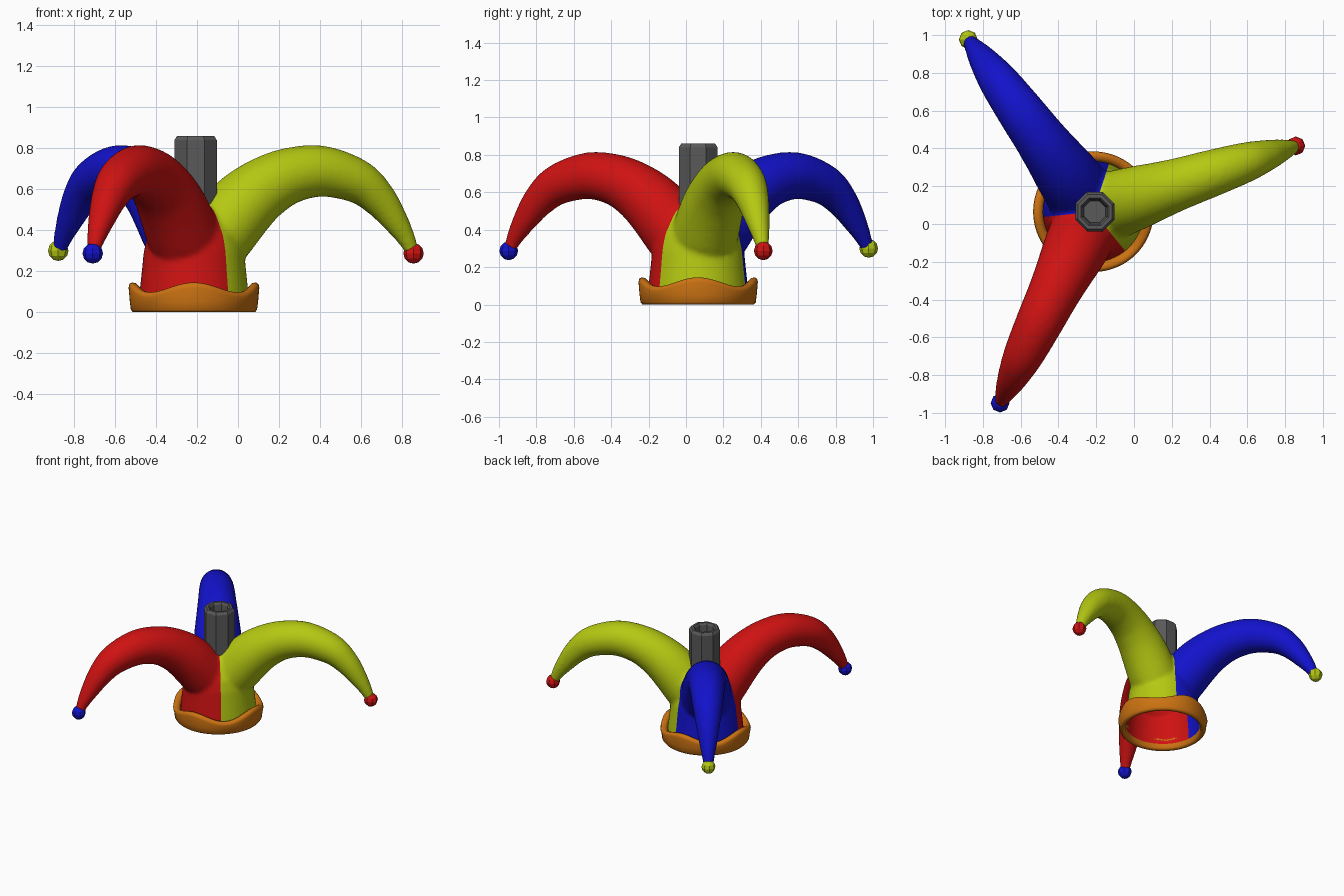
import bpy, bmesh, math
from mathutils import Vector, Matrix

if "Cube" in bpy.data.objects:
    bpy.data.objects.remove(bpy.data.objects["Cube"])

CX, CY = -0.215, 0.065          # axis of the hat


def material(name, rgb):
    m = bpy.data.materials.new(name)
    m.diffuse_color = (*rgb, 1)
    m.use_nodes = True
    m.node_tree.nodes["Principled BSDF"].inputs["Base Color"].default_value = m.diffuse_color
    return m


RED = material("red", (0.62, 0.006, 0.006))
BLUE = material("blue", (0.006, 0.006, 0.60))
LIME = material("lime yellow", (0.46, 0.58, 0.006))
ORANGE = material("orange", (0.60, 0.17, 0.006))
GREY = material("grey", (0.10, 0.10, 0.10))


def new_object(name, bm, mats, smooth=None):
    me = bpy.data.meshes.new(name)
    bm.to_mesh(me)
    bm.free()
    ob = bpy.data.objects.new(name, me)
    bpy.context.collection.objects.link(ob)
    for m in mats:
        me.materials.append(m)
    if smooth:
        bpy.ops.object.select_all(action='DESELECT')
        ob.select_set(True)
        bpy.context.view_layer.objects.active = ob
        bpy.ops.object.shade_smooth_by_angle(angle=math.radians(smooth))
    return ob


def loft(bm, rings, cap=True, closed=False):
    """Skin a list of point rings with quads."""
    vs = [[bm.verts.new(p) for p in ring] for ring in rings]
    n = len(vs[0])
    pairs = list(zip(vs, vs[1:])) + ([(vs[-1], vs[0])] if closed else [])
    for a, b in pairs:
        for i in range(n):
            j = (i + 1) % n
            bm.faces.new((a[i], a[j], b[j], b[i]))
    if cap:
        bm.faces.new(vs[0][::-1])
        bm.faces.new(vs[-1])


def circle(r, z, n, turn=0.0):
    return [(CX + r * math.cos(turn + math.tau * i / n),
             CY + r * math.sin(turn + math.tau * i / n), z) for i in range(n)]


def spline(pts, steps=5):
    """Catmull-Rom through the stations."""
    p = [Vector(q) for q in pts]
    p = [2 * p[0] - p[1]] + p + [2 * p[-1] - p[-2]]
    out = []
    for a, b, c, d in zip(p, p[1:], p[2:], p[3:]):
        for s in range(steps):
            t = s / steps
            out.append(0.5 * (2 * b + (c - a) * t + (2 * a - 5 * b + 4 * c - d) * t * t
                              + (3 * b - a - 3 * c + d) * t ** 3))
    return out + [p[-2]]


# horn stations: distance from axis, height, radius
HORN = [(0.13, 0.39, 0.18), (0.25, 0.52, 0.168), (0.363, 0.607, 0.152),
        (0.494, 0.667, 0.137), (0.657, 0.688, 0.125), (0.836, 0.64, 0.108),
        (0.946, 0.555, 0.088), (1.03, 0.45, 0.066), (1.095, 0.35, 0.044),
        (1.12, 0.29, 0.032)]


def horn(bm, angle):
    out = Vector((math.cos(angle), math.sin(angle), 0))
    side = Vector((-out.y, out.x, 0))
    st = spline(HORN)
    rings = []
    for i, s in enumerate(st):
        t = st[min(i + 1, len(st) - 1)] - st[max(i - 1, 0)]
        tan = (out * t.x + Vector((0, 0, t.y))).normalized()
        nrm = tan.cross(side)
        c = Vector((CX, CY, s.y)) + out * s.x
        rings.append([c + s.z * (side * math.cos(a) + nrm * math.sin(a))
                      for a in [math.tau * k / 24 for k in range(24)]])
    loft(bm, rings)


# cap: crown and three horns fused into one smooth skin
ANGLES = [math.radians(a) for a in (18, 126, 244)]
bm = bmesh.new()
crown = [(0.262, -0.03), (0.268, 0.08), (0.255, 0.2), (0.245, 0.3), (0.225, 0.38),
         (0.18, 0.45), (0.1, 0.505), (0.03, 0.525)]
loft(bm, [circle(r, z, 48) for r, z in crown])
for a in ANGLES:
    horn(bm, a)
bmesh.ops.recalc_face_normals(bm, faces=bm.faces)
blend = new_object("cap_blend", bm, [])
mod = blend.modifiers.new("fuse", 'REMESH')
mod.mode = 'VOXEL'
mod.voxel_size = 0.014
mod = blend.modifiers.new("soften", 'SMOOTH')
mod.factor = 0.5
mod.iterations = 10
deps = bpy.context.evaluated_depsgraph_get()
bm = bmesh.new()
bm.from_mesh(blend.evaluated_get(deps).to_mesh())
bpy.data.objects.remove(blend)


def cut(co, no, clear=False):
    bmesh.ops.bisect_plane(bm, geom=bm.verts[:] + bm.edges[:] + bm.faces[:], dist=1e-5,
                           plane_co=co, plane_no=no, clear_inner=clear)


# open the bottom and cut the seams between the coloured thirds
cut((0, 0, 0.04), (0, 0, 1), True)
SEAMS = [math.radians(a) for a in (72, 186, 309)]
for s in SEAMS:
    cut((CX, CY, 0), (-math.sin(s), math.cos(s), 0))
for f in bm.faces:
    c = f.calc_center_median()
    a = math.atan2(c.y - CY, c.x - CX) % math.tau
    f.material_index = 1 if SEAMS[0] < a < SEAMS[1] else 2 if SEAMS[1] < a < SEAMS[2] else 0
new_object("cap", bm, [LIME, BLUE, RED], 60)

# wavy brim band: closed cross-section swept round, four crests on top
bm = bmesh.new()
rings = []
for i in range(72):
    a = math.tau * i / 72
    top = 0.121 + 0.024 * math.cos(4 * a)
    section = [(0.268, 0.012), (0.28, 0.0), (0.298, 0.0), (0.308, 0.012), (0.313, 0.05),
               (0.319, top - 0.025), (0.315, top - 0.007), (0.302, top),
               (0.282, top - 0.004), (0.266, top - 0.02)]
    rings.append([(CX + r * math.cos(a), CY + r * math.sin(a), z) for r, z in section])
loft(bm, rings, cap=False, closed=True)
bmesh.ops.recalc_face_normals(bm, faces=bm.faces)
new_object("brim_band", bm, [ORANGE], 60)

# octagonal pipe with chamfered rim and a hollow mouth
bm = bmesh.new()
pipe = [(0.112, 0.42), (0.112, 0.84), (0.098, 0.86), (0.08, 0.86), (0.07, 0.845), (0.062, 0.72)]
loft(bm, [[(x + 0.008, y, z) for x, y, z in circle(r, z, 8, math.pi / 8)] for r, z in pipe])
bmesh.ops.recalc_face_normals(bm, faces=bm.faces)
new_object("pipe", bm, [GREY])

# faceted bobbles on the horn tips
for name, a, z, mat in zip(("right", "back", "front"), ANGLES,
                           (0.287, 0.3, 0.287), (RED, LIME, BLUE)):
    bm = bmesh.new()
    bmesh.ops.create_uvsphere(bm, u_segments=8, v_segments=6, radius=0.05,
                              matrix=Matrix.Translation((CX + 1.127 * math.cos(a),
                                                         CY + 1.127 * math.sin(a), z)))
    new_object(name + "_bobble", bm, [mat])
